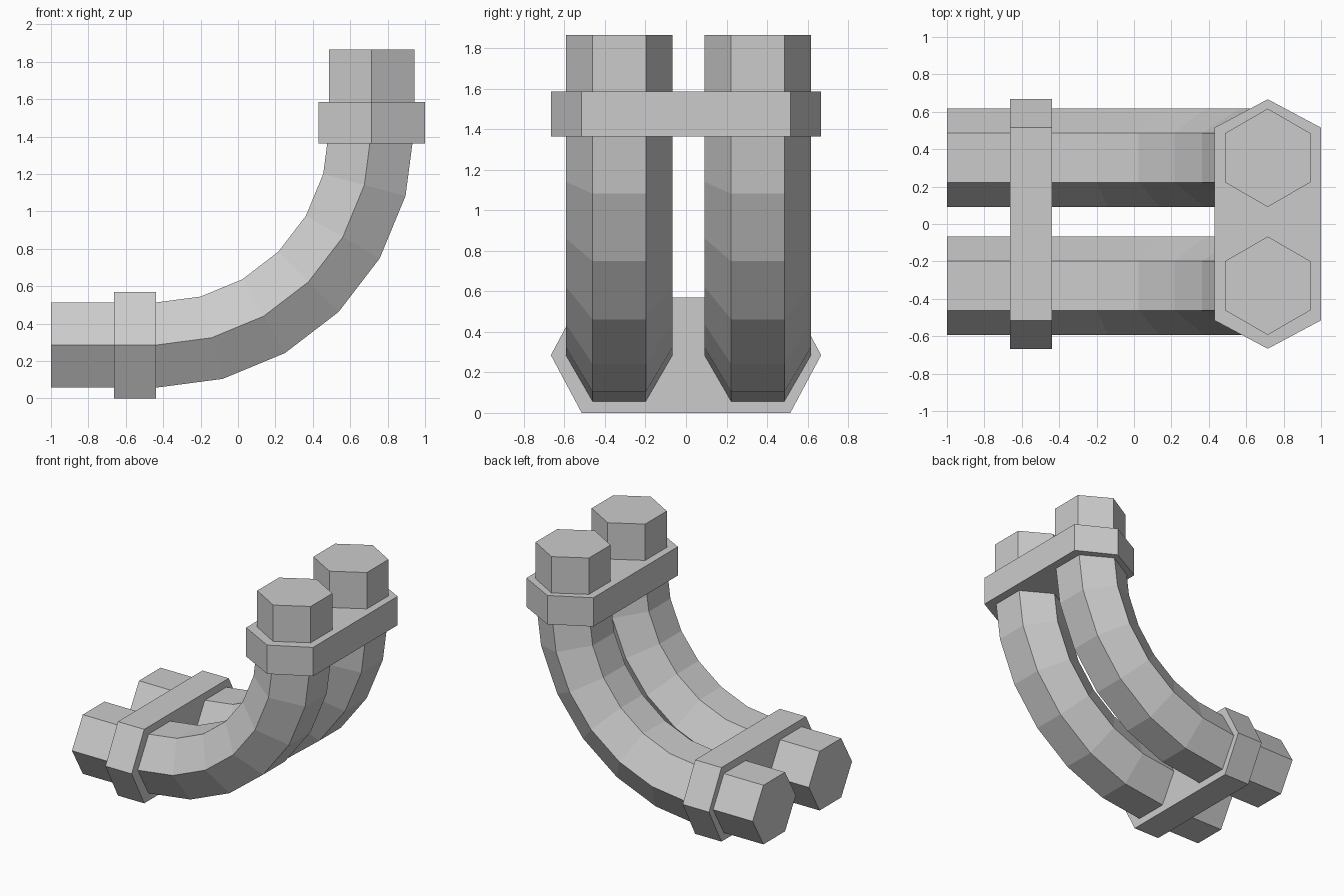
import bpy
import bmesh
from math import sin, cos, radians
from mathutils import Vector

default = bpy.data.objects.get("Cube")
if default:
    bpy.data.objects.remove(default, do_unlink=True)

grey = bpy.data.materials.new("light_grey")
grey.use_nodes = True
grey.diffuse_color = (0.6, 0.6, 0.6, 1)
grey.node_tree.nodes["Principled BSDF"].inputs["Base Color"].default_value = (0.6, 0.6, 0.6, 1)

LOW = 0.285      # height of the horizontal pipe axis
RIGHT = 0.715    # x of the vertical pipe axis
BEND = 1.155     # bend radius
START = RIGHT - BEND


def loft(name, rings):
    """Join matching rings of points into a capped solid."""
    bm = bmesh.new()
    loops = [[bm.verts.new(p) for p in ring] for ring in rings]
    n = len(loops[0])
    for a, b in zip(loops, loops[1:]):
        for i in range(n):
            j = (i + 1) % n
            bm.faces.new((a[i], a[j], b[j], b[i]))
    bm.faces.new(loops[0])
    bm.faces.new(loops[-1])
    bmesh.ops.recalc_face_normals(bm, faces=bm.faces)
    mesh = bpy.data.meshes.new(name)
    bm.to_mesh(mesh)
    bm.free()
    mesh.materials.append(grey)
    obj = bpy.data.objects.new(name, mesh)
    bpy.context.collection.objects.link(obj)
    return obj


def ring(profile, x, z, angle):
    """Place a (side, y) profile at a path point, square to its heading."""
    normal = Vector((-sin(angle), 0, cos(angle)))
    return [Vector((x, y, z)) + normal * s for s, y in profile]


# Pipe path: straight run, quarter bend, straight rise
path = [(-1, LOW, 0)]
for step in range(7):
    a = radians(15 * step)
    path.append((START + BEND * sin(a), LOW + BEND * (1 - cos(a)), a))
path.append((RIGHT, 1.866, radians(90)))

# Two hexagonal pipes
PIPE_R = 0.263
for name, y in (("front_pipe", -0.33), ("back_pipe", 0.354)):
    hexagon = [(PIPE_R * sin(radians(60 * k)), y + PIPE_R * cos(radians(60 * k)))
               for k in range(6)]
    loft(name, [ring(hexagon, *p) for p in path])

# Flanges: long hexagonal plates joining both pipes
HALF, TIP, CORNER = 0.285, 0.667, 0.515
plate = [(0, TIP), (HALF, CORNER), (HALF, -CORNER),
         (0, -TIP), (-HALF, -CORNER), (-HALF, CORNER)]
loft("lower_flange", [ring(plate, x, LOW, 0) for x in (-0.663, -0.439)])
loft("upper_flange", [ring(plate, RIGHT, z, radians(90)) for z in (1.364, 1.586)])
